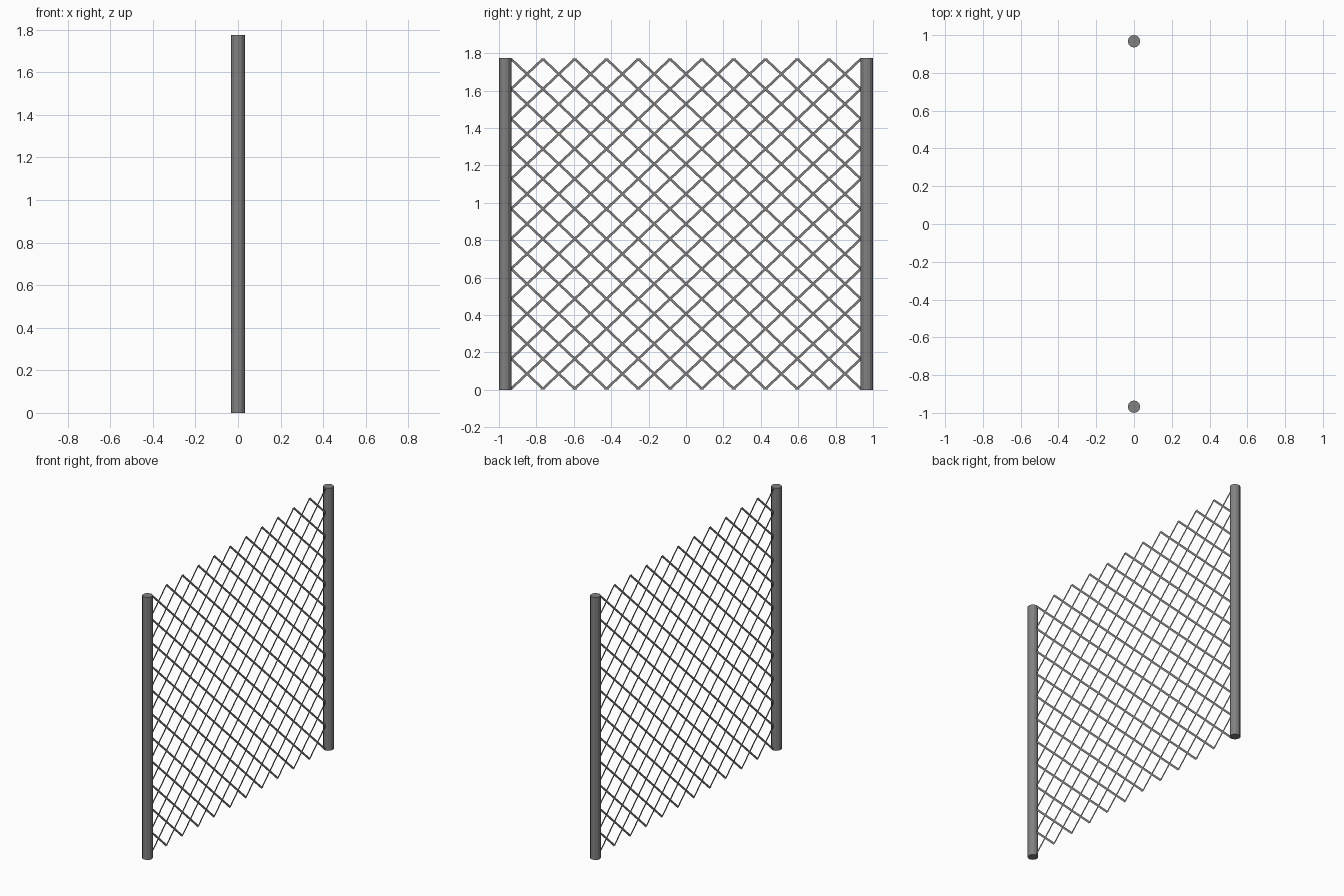
import bpy, bmesh
from mathutils import Vector

if "Cube" in bpy.data.objects:
    bpy.data.objects.remove(bpy.data.objects["Cube"])

H = 1.775            # fence height
POST_R = 0.033
HALF = 0.935         # half width of the mesh panel
N = 11               # diamonds across and up
Z0, Z1 = 0.006, H - 0.006
WIRE = 0.013         # flat wire width

steel = bpy.data.materials.new("dark_steel")
steel.diffuse_color = (0.22, 0.22, 0.22, 1)
steel.use_nodes = True
steel.node_tree.nodes["Principled BSDF"].inputs["Base Color"].default_value = steel.diffuse_color

# Posts
for name, y in (("left_post", -1 + POST_R), ("right_post", 1 - POST_R)):
    bpy.ops.mesh.primitive_cylinder_add(vertices=12, radius=POST_R, depth=H,
                                        location=(0, y, H / 2))
    post = bpy.context.object
    post.name = name
    post.data.materials.append(steel)

# Diamond wire mesh: flat diagonal strips in the x = 0 plane
bm = bmesh.new()
dy, dz = 2 * HALF / N, (Z1 - Z0) / N


def strip(a, b):
    a, b = Vector((0, *a)), Vector((0, *b))
    d = (b - a).normalized()
    side = Vector((0, -d.z, d.y)) * WIRE / 2
    a, b = a - d * WIRE, b + d * WIRE
    bm.faces.new([bm.verts.new(p) for p in (a - side, b - side, b + side, a + side)])


for k in range(-N + 1, N):
    i0, i1 = max(k, 0), min(N, N + k)
    for s in (1, -1):
        strip((s * (-HALF + i0 * dy), Z0 + (i0 - k) * dz),
              (s * (-HALF + i1 * dy), Z0 + (i1 - k) * dz))

# Trim the strip ends flush with the panel outline
for co, no in (((0, 0, Z0 - 0.003), (0, 0, -1)), ((0, 0, Z1 + 0.003), (0, 0, 1)),
               ((0, -HALF - 0.005, 0), (0, -1, 0)), ((0, HALF + 0.005, 0), (0, 1, 0))):
    bmesh.ops.bisect_plane(bm, geom=bm.verts[:] + bm.edges[:] + bm.faces[:],
                           plane_co=co, plane_no=no, clear_outer=True)
for f in bm.faces:
    f.normal_update()
    if f.normal.x < 0:
        f.normal_flip()
me = bpy.data.meshes.new("wire_mesh")
bm.to_mesh(me)
bm.free()
me.materials.append(steel)
bpy.context.collection.objects.link(bpy.data.objects.new("wire_mesh", me))
